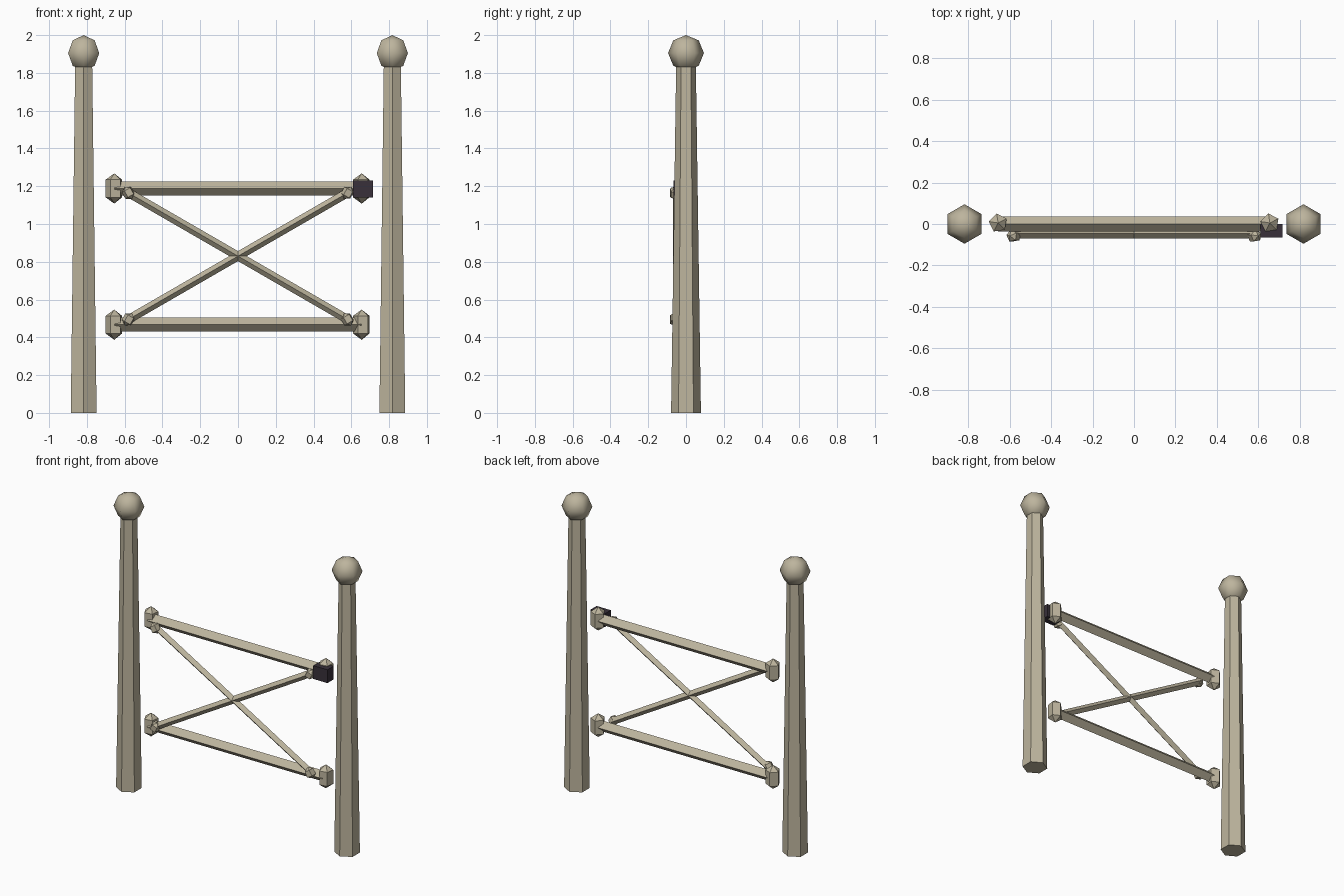
import bpy
from math import pi, cos, sin, radians
from mathutils import Vector

cube = bpy.data.objects.get("Cube")
if cube:
    bpy.data.objects.remove(cube, do_unlink=True)


def make_material(name, colour):
    mat = bpy.data.materials.new(name)
    mat.use_nodes = True
    mat.diffuse_color = colour
    mat.node_tree.nodes["Principled BSDF"].inputs["Base Color"].default_value = colour
    return mat


wood = make_material("weathered wood", (0.51, 0.46, 0.34, 1))
iron = make_material("dark iron", (0.04, 0.03, 0.042, 1))


def lathe(name, profile, sides, turn=0.0, location=(0, 0, 0)):
    """Revolve (radius, height) pairs about z; a zero radius makes a tip."""
    verts, rings, faces = [], [], []
    for r, z in profile:
        count = sides if r else 1
        rings.append([len(verts) + i for i in range(count)])
        for i in range(count):
            a = turn + 2 * pi * i / sides
            verts.append((r * cos(a), r * sin(a), z))
    for low, high in zip(rings, rings[1:]):
        for i in range(sides):
            j = (i + 1) % sides
            if len(low) == 1:
                faces.append((low[0], high[j], high[i]))
            elif len(high) == 1:
                faces.append((low[i], low[j], high[0]))
            else:
                faces.append((low[i], low[j], high[j], high[i]))
    if len(rings[0]) > 1:
        faces.append(rings[0][::-1])
    if len(rings[-1]) > 1:
        faces.append(rings[-1])
    mesh = bpy.data.meshes.new(name)
    mesh.from_pydata(verts, [], faces)
    mesh.materials.append(wood)
    obj = bpy.data.objects.new(name, mesh)
    obj.location = location
    bpy.context.collection.objects.link(obj)
    return obj


def bar(name, start, end, radius):
    """Four-sided bar with an edge facing the front."""
    a, b = Vector(start), Vector(end)
    obj = lathe(name, [(radius, 0), (radius, (b - a).length)], 4, 0, a)
    # Local y stays along world y, so the diamond section faces forward
    axis = (b - a).normalized()
    obj.rotation_euler = (0, Vector((0, 0, 1)).angle(axis), 0)
    return obj


# Tapered posts with round knobs
KNOB = 0.095
for side, x in (("right", -0.817), ("left", 0.817)):
    lathe(side + "_post", [(0.079, 0), (0.052, 1.85)], 6, pi / 6, (x, 0, 0))
    profile = [(0, -KNOB)]
    profile += [(KNOB * cos(t), KNOB * sin(t)) for t in (-pi / 4, 0, pi / 4)]
    profile += [(0, KNOB)]
    knob = lathe(side + "_knob", profile, 6, pi / 6, (x, 0, 1.905))
    knob.data.shade_smooth()

# Horizontal rails with pointed end caps
cap = [(0, -0.08), (0.046, -0.047), (0.046, 0.047), (0, 0.08)]
for level, z in (("lower", 0.467), ("upper", 1.188)):
    bar(level + "_rail", (-0.655, 0, z), (0.655, 0, z), 0.037)
    for side, x in (("right", -0.655), ("left", 0.655)):
        lathe(f"{level}_{side}_rail_cap", cap, 5, radians(99), (x, 0.005, z))

# Crossed braces with small end caps, in front of the rails
stud = [(0, -0.037), (0.03, -0.019), (0.03, 0.019), (0, 0.037)]
for name, s in (("falling", 1), ("rising", -1)):
    top, bottom = (-0.58 * s, 1.165), (0.58 * s, 0.495)
    start, end = sorted((top, bottom))
    brace = bar(name + "_brace", (start[0], -0.046, start[1]),
                (end[0], -0.046, end[1]), 0.023)
    for level, (x, z) in (("upper", top), ("lower", bottom)):
        lathe(f"{name}_brace_{level}_cap", stud, 5, radians(99),
              (x, -0.057, z)).rotation_euler = (0, s * radians(-30), 0)

# Iron latch block on the upper left corner
bpy.ops.mesh.primitive_cube_add(size=1, location=(0.662, -0.032, 1.186))
latch = bpy.context.object
latch.name = "latch_block"
latch.scale = (0.106, 0.066, 0.09)
latch.data.materials.append(iron)
